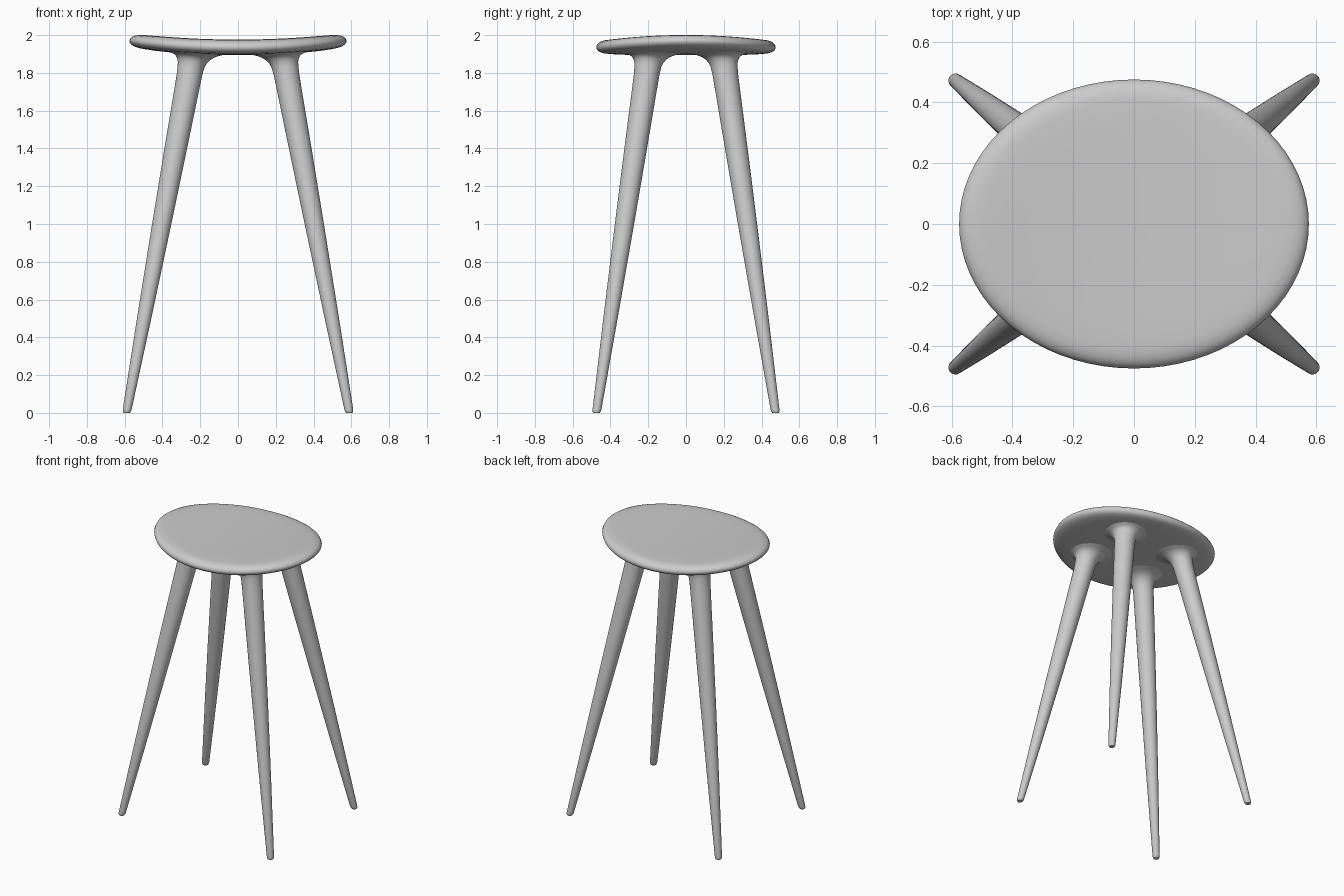
import bpy
import bmesh
import math

cube = bpy.data.objects.get("Cube")
if cube:
    bpy.data.objects.remove(cube, do_unlink=True)

# Single warm-neutral grey for the whole stool
grey = bpy.data.materials.new("light grey")
grey.use_nodes = True
COLOUR = (0.6, 0.6, 0.6, 1.0)
grey.diffuse_color = COLOUR
grey.node_tree.nodes["Principled BSDF"].inputs["Base Color"].default_value = COLOUR

RX, RY = 0.575, 0.475      # seat half sizes
SADDLE = 0.034             # how far the seat ends rise


def saddle(x):
    return SADDLE * (x / RX) ** 2


def build(name, rings, start, end):
    """Skin a list of rings and close both ends with a centre point."""
    bm = bmesh.new()
    loops = [[bm.verts.new(p) for p in ring] for ring in rings]
    n = len(loops[0])
    for a, b in zip(loops, loops[1:]):
        for i in range(n):
            j = (i + 1) % n
            bm.faces.new((a[i], a[j], b[j], b[i]))
    for point, loop in ((start, loops[0]), (end, loops[-1])):
        tip = bm.verts.new(point)
        for i in range(n):
            bm.faces.new((tip, loop[i], loop[(i + 1) % n]))
    bmesh.ops.recalc_face_normals(bm, faces=bm.faces[:])
    mesh = bpy.data.meshes.new(name)
    bm.to_mesh(mesh)
    bm.free()
    mesh.materials.append(grey)
    obj = bpy.data.objects.new(name, mesh)
    bpy.context.collection.objects.link(obj)
    bpy.ops.object.select_all(action='DESELECT')
    obj.select_set(True)
    bpy.context.view_layer.objects.active = obj
    bpy.ops.object.shade_smooth_by_angle(angle=math.radians(50))
    return obj


# Seat: elliptical rings (radius fraction, height), bent into a saddle
UPPER = [(0.2, 1.976), (0.4, 1.976), (0.6, 1.976), (0.75, 1.976), (0.85, 1.975),
         (0.9, 1.973), (0.94, 1.968), (0.97, 1.960), (0.99, 1.950), (1.0, 1.938)]
LOWER = [(0.997, 1.928), (0.985, 1.918), (0.96, 1.910), (0.92, 1.904), (0.85, 1.900),
         (0.75, 1.897), (0.6, 1.895), (0.4, 1.894), (0.2, 1.894)]

SEAT_STEPS = 72
seat_rings = []
for f, z in UPPER + LOWER:
    ring = []
    for i in range(SEAT_STEPS):
        a = math.tau * i / SEAT_STEPS
        x, y = RX * f * math.cos(a), RY * f * math.sin(a)
        ring.append((x, y, z + saddle(x)))
    seat_rings.append(ring)
build("seat", seat_rings, (0, 0, 1.976), (0, 0, 1.894))


def underside(x, y):
    """Height of the seat's lower surface."""
    f = math.hypot(x / RX, y / RY)
    z = LOWER[-1][1]
    for (f1, z1), (f0, z0) in zip(LOWER, LOWER[1:]):
        if f0 <= f <= f1:
            z = z0 + (z1 - z0) * (f - f0) / (f1 - f0)
    return z + saddle(x)


# Legs: tapered shaft (height, radius) with a rounded foot
SHAFT = [(0.0, 0.017), (0.006, 0.021), (0.018, 0.0235), (0.5, 0.038),
         (1.0, 0.051), (1.4, 0.060), (1.7, 0.066), (1.79, 0.068)]
# Flare into the seat: (drop below underside, radius, inward shift)
FLARE = [(0.070, 0.071, 0.001), (0.050, 0.076, 0.004), (0.032, 0.085, 0.008),
         (0.018, 0.098, 0.013), (0.008, 0.115, 0.018), (0.002, 0.134, 0.022),
         (-0.006, 0.150, 0.024)]
LEG_STEPS = 32


def leg_centre(z):
    t = z / 1.8
    return 0.590 - 0.335 * t, 0.474 - 0.267 * t


def circle(cx, cy, r):
    return [(cx + r * math.cos(math.tau * i / LEG_STEPS),
             cy + r * math.sin(math.tau * i / LEG_STEPS)) for i in range(LEG_STEPS)]


leg_rings = []
for z, r in SHAFT:
    leg_rings.append([(x, y, z) for x, y in circle(*leg_centre(z), r)])
for drop, r, shift in FLARE:
    cx, cy = leg_centre(1.9 - drop)
    cx, cy = cx - 0.78 * shift, cy - 0.62 * shift
    leg_rings.append([(x, y, underside(x, y) - drop) for x, y in circle(cx, cy, r)])

for side, sx in (("left", 1), ("right", -1)):
    for end, sy in (("front", -1), ("back", 1)):
        rings = [[(x * sx, y * sy, z) for x, y, z in ring] for ring in leg_rings]
        foot = leg_centre(0)
        top = leg_centre(1.9)
        build(f"{end}_{side}_leg", rings,
              (foot[0] * sx, foot[1] * sy, 0),
              (top[0] * sx, top[1] * sy, 1.925))
